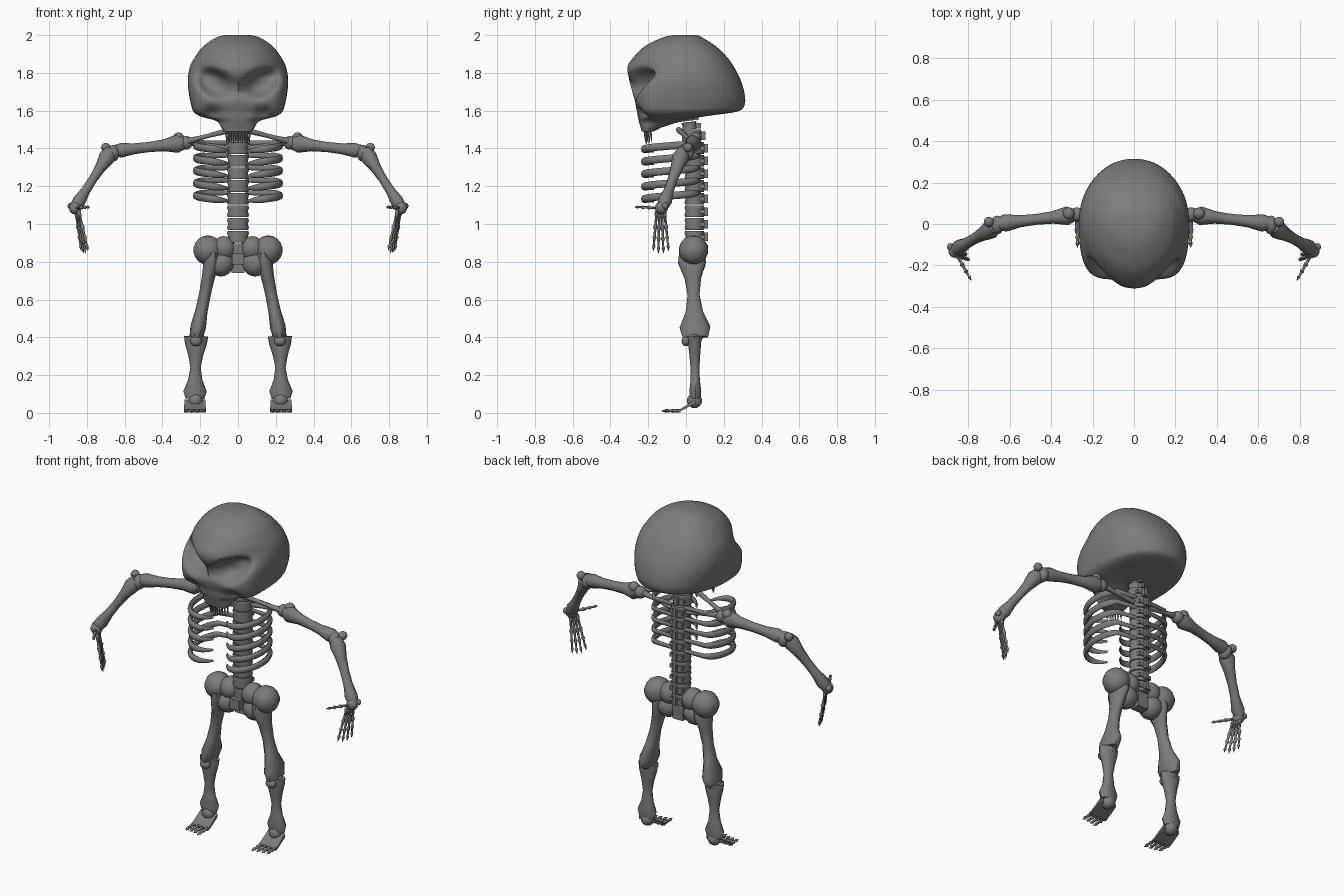
import bpy, bmesh, math
from mathutils import Vector

cube = bpy.data.objects.get("Cube")
if cube:
    bpy.data.objects.remove(cube, do_unlink=True)

bone_mat = bpy.data.materials.new("bone_grey")
bone_mat.use_nodes = True
GREY = (0.2, 0.2, 0.2, 1)
bone_mat.diffuse_color = GREY
bone_mat.node_tree.nodes["Principled BSDF"].inputs["Base Color"].default_value = GREY


def finish(name, bm, angle=50):
    bmesh.ops.recalc_face_normals(bm, faces=bm.faces)
    me = bpy.data.meshes.new(name)
    bm.to_mesh(me)
    bm.free()
    ob = bpy.data.objects.new(name, me)
    bpy.context.collection.objects.link(ob)
    me.materials.append(bone_mat)
    bpy.ops.object.select_all(action='DESELECT')
    ob.select_set(True)
    bpy.context.view_layer.objects.active = ob
    bpy.ops.object.shade_smooth_by_angle(angle=math.radians(angle))
    return ob


def skin(bm, rings):
    """Join rings of points into a capped tube."""
    vs = [[bm.verts.new(p) for p in r] for r in rings]
    n = len(vs[0])
    for a, b in zip(vs, vs[1:]):
        for i in range(n):
            j = (i + 1) % n
            bm.faces.new((a[i], a[j], b[j], b[i]))
    bm.faces.new(vs[0])
    bm.faces.new(vs[-1])


def add_bone(bm, a, b, stations, ref=(1, 0, 0), n=10):
    """Tube from a to b; stations are (fraction, radius along ref, other radius)."""
    a, b = Vector(a), Vector(b)
    d = (b - a).normalized()
    u = Vector(ref)
    u = (u - d * u.dot(d)).normalized()
    v = d.cross(u)
    rings = []
    for t, ru, rv in stations:
        c = a.lerp(b, t)
        rings.append([c + u * ru * math.cos(k * math.tau / n) + v * rv * math.sin(k * math.tau / n)
                      for k in range(n)])
    skin(bm, rings)


def bone(name, a, b, stations, ref=(1, 0, 0), n=10):
    bm = bmesh.new()
    add_bone(bm, a, b, stations, ref, n)
    return finish(name, bm)


def ball(name, c, r, scale=(1, 1, 1)):
    bm = bmesh.new()
    bmesh.ops.create_uvsphere(bm, u_segments=14, v_segments=9, radius=r)
    for v in bm.verts:
        v.co = Vector(c) + Vector(v.co[i] * scale[i] for i in range(3))
    return finish(name, bm)


def box(bm, c, size):
    vs = bmesh.ops.create_cube(bm, size=1)["verts"]
    for v in vs:
        v.co = Vector(c) + Vector(v.co[i] * size[i] for i in range(3))


# Skull slices: z, front y, back y, half width, widest y, front squareness
SLICES = [
    (2.0, -.07, .06, .07, 0, 2), (1.985, -.13, .09, .12, 0, 2),
    (1.94, -.22, .16, .185, 0, 2), (1.88, -.28, .22, .23, 0, 1.9),
    (1.83, -.31, .255, .255, 0, 1.8), (1.76, -.30, .29, .266, 0, 2.6),
    (1.69, -.283, .31, .26, -.01, 3.5), (1.63, -.27, .31, .248, -.03, 4),
    (1.595, -.26, .27, .235, -.04, 4), (1.57, -.255, .1, .2, -.1, 3),
    (1.545, -.25, -.02, .115, -.15, 2.5), (1.51, -.24, -.13, .088, -.19, 2.5),
    (1.49, -.235, -.17, .075, -.2, 2.5)]


def catmull(p, q, r, s, t):
    return [.5 * (2 * b + (c - a) * t + (2 * a - 5 * b + 4 * c - d) * t * t
                  + (3 * b - a - 3 * c + d) * t ** 3) for a, b, c, d in zip(p, q, r, s)]


def face_dent(x, z):
    """Depth of eye sockets, nose and cheek hollows on the face."""
    x = abs(x)
    dx, dz = x - .125, z - .25 * (x - .125) - 1.755
    h = .06 if dz > 0 else .075
    eye = .11 * math.exp(-((dx / .085) ** 2 + (dz / h) ** 2) ** 2)
    nose = .03 * math.exp(-((x - .035) / .025) ** 2 - ((z - 1.645) / .035) ** 2)
    cheek = .04 * math.exp(-((x - .135) / .045) ** 2 - ((z - 1.585) / .035) ** 2)
    return eye + nose + cheek


def skull():
    bm = bmesh.new()
    rows, last = [], len(SLICES) - 1
    for i in range(last):
        for k in range(5):
            rows.append(catmull(SLICES[max(i - 1, 0)], SLICES[i], SLICES[i + 1],
                                SLICES[min(i + 2, last)], k / 5))
    rows.append(SLICES[-1])
    rings = []
    for z, yf, yb, w, y0, sq in rows:
        ring = []
        for k in range(72):
            c, s = math.cos(k * math.tau / 72), math.sin(k * math.tau / 72)
            e = 2 / (sq if s < 0 else 2.2)
            x = w * math.copysign(abs(c) ** e, c)
            y = y0 + (yb - y0 if s > 0 else yf - y0) * abs(s) ** e
            if s < 0:
                y += face_dent(x, z) * min(1, abs(s) * 2.5)
            ring.append((x, y, z))
        rings.append(ring)
    skin(bm, rings)
    finish("skull", bm, 60)


skull()

# Teeth around the jaw
bm = bmesh.new()
for k in range(11):
    x = (k - 5) * .012
    y = -.222 + 9 * x * x
    add_bone(bm, (x, y, 1.51), (x, y + .01, 1.425), [(0, .006, .006), (.6, .005, .005), (1, .001, .001)], n=6)
finish("teeth", bm)

# Spine: stacked vertebrae with processes at the back
bm = bmesh.new()
for k in range(10):
    z = .835 + k * .067
    y = .045 if k < 9 else .03
    add_bone(bm, (0, y, z), (0, y, z + .062),
             [(0, .054, .05), (.2, .058, .054), (.5, .052, .048), (.8, .058, .054), (1, .054, .05)], n=14)
    box(bm, (0, y + .055, z + .03), (.022, .035, .045))
    box(bm, (0, y + .035, z + .03), (.085, .035, .022))
for k, y in enumerate((.02, .005)):
    z = 1.5 + k * .045
    add_bone(bm, (0, y, z), (0, y - .005, z + .04), [(0, .045, .04), (.5, .04, .036), (1, .045, .04)], n=12)
    box(bm, (0, y + .045, z + .02), (.02, .03, .03))
finish("spine", bm)

# Pelvis centre pieces
bm = bmesh.new()
box(bm, (0, -.01, .815), (.065, .05, .06))
box(bm, (0, .05, .79), (.07, .06, .1))
finish("pubic_joint", bm)

LONG = (0, .12, .3, .5, .7, .88, 1)  # stations along a long bone


def shaped(us, vs):
    return list(zip(LONG, us, vs))


for side, s in (("left", 1), ("right", -1)):
    def P(x, y, z):
        return (s * x, y, z)

    # Ribs curving from the spine round to the open front
    bm = bmesh.new()
    for k in range(5):
        z0, rings = 1.43 - k * .066, []
        for i in range(17):
            t = i / 16
            a = math.radians(70 - 217 * t + 7)
            c = Vector((.125 + .1 * math.cos(a), -.075 + .15 * math.sin(a), z0 - .045 * t))
            if i == 0:
                c.x = .04
            tan = Vector((math.sin(a) * .1, -math.cos(a) * .15, 0)).normalized()
            out = Vector((-tan.y, tan.x, 0))
            r = .02 * min(1, .35 + 3 * (1 - t)) * min(1, .6 + 3 * t)
            rings.append([P(*(c + out * r * .7 * math.cos(q * math.tau / 8)
                              + Vector((0, 0, r * math.sin(q * math.tau / 8))))) for q in range(8)])
        skin(bm, rings)
    finish(side + "_ribs", bm)

    # Shoulder girdle
    bone(side + "_collarbone", P(.03, -.04, 1.50), P(.28, .03, 1.435),
         shaped((.014, .016, .014, .012, .013, .017, .014), (.014, .016, .014, .012, .013, .017, .014)), (0, 1, 0))
    bone(side + "_shoulder_blade", P(.27, .045, 1.435), P(.05, .06, 1.40),
         shaped((.02, .018, .014, .012, .012, .014, .012), (.02, .018, .014, .012, .012, .014, .012)), (0, 1, 0))
    ball(side + "_shoulder_joint", P(.275, .045, 1.43), .036)

    # Arm
    bone(side + "_upper_arm", P(.275, .045, 1.43), P(.665, .0, 1.385),
         shaped((.025, .045, .03, .026, .029, .042, .03), (.03, .05, .033, .028, .03, .04, .03)), (0, 1, 0))
    ball(side + "_shoulder_knob", P(.315, .05, 1.455), .03)
    ball(side + "_elbow_joint", P(.66, -.005, 1.375), .042, (.8, 1.1, 1.05))
    ball(side + "_elbow_knob", P(.70, .01, 1.405), .025)
    bone(side + "_forearm", P(.67, -.015, 1.39), P(.865, -.125, 1.085),
         shaped((.03, .046, .034, .027, .027, .038, .028), (.034, .045, .03, .024, .026, .036, .028)), (0, 1, 0))
    ball(side + "_wrist_joint", P(.862, -.13, 1.085), .034)
    ball(side + "_wrist_knob", P(.885, -.11, 1.095), .018)

    # Hand: four jointed fingers and a thumb
    bm = bmesh.new()
    joints = [(0, .006), (.08, .011), (.2, .007), (.36, .007), (.42, .012), (.48, .007), (.62, .006),
              (.67, .011), (.72, .006), (.84, .005), (.88, .009), (.92, .006), (1, .001)]
    finger = [(t, r, r) for t, r in joints]
    for k in range(4):
        y = -.092 - k * .027
        add_bone(bm, P(.86 - k * .005, -.115 - k * .013, 1.075),
                 P(.83 - k * .012, y, .845 + (.012 if k in (0, 3) else 0)), finger, n=7)
    add_bone(bm, P(.86, -.14, 1.085), P(.785, -.272, 1.09), finger, (0, 0, 1), 7)
    finish(side + "_hand", bm)

    # Hip balls
    ball(side + "_hip_outer", P(.16, .04, .862), .078)
    ball(side + "_hip_inner", P(.075, .04, .87), .066)
    ball(side + "_hip_lower", P(.09, .035, .79), .068)

    # Leg
    bone(side + "_thigh", P(.13, .03, .85), P(.222, .05, .40),
         shaped((.034, .042, .034, .031, .033, .042, .034), (.07, .078, .046, .033, .048, .085, .07)))
    ball(side + "_knee_joint", P(.22, .045, .395), .042, (1.1, 1, .8))
    ball(side + "_kneecap", P(.222, .0, .38), .03, (1.1, .8, .9))
    bone(side + "_shin", P(.222, .045, .405), P(.228, .05, .075),
         shaped((.064, .058, .04, .027, .038, .062, .05), (.035, .036, .03, .025, .026, .033, .028)))
    ball(side + "_ankle", P(.225, .045, .065), .04)

    # Foot: sloping plate with four jointed toes
    bm = bmesh.new()
    ends = [(.05, .055, .05, .022), (-.03, .058, .008, .012), (-.045, .057, .003, .014)]
    skin(bm, [[P(.228 + q * w, y, z + h * u) for q, u in ((-1, 0), (1, 0), (1, 1), (-1, 1))]
              for y, w, z, h in ends])
    for k in range(4):
        x = .183 + k * .03
        add_bone(bm, P(x, -.03, .012), P(x, -.132 + .006 * k, .01),
                 [(0, .01, .01), (.3, .008, .008), (.4, .012, .011), (.5, .008, .007),
                  (.68, .007, .007), (.76, .011, .01), (.84, .007, .006), (1, .001, .001)], n=7)
    finish(side + "_foot", bm)
